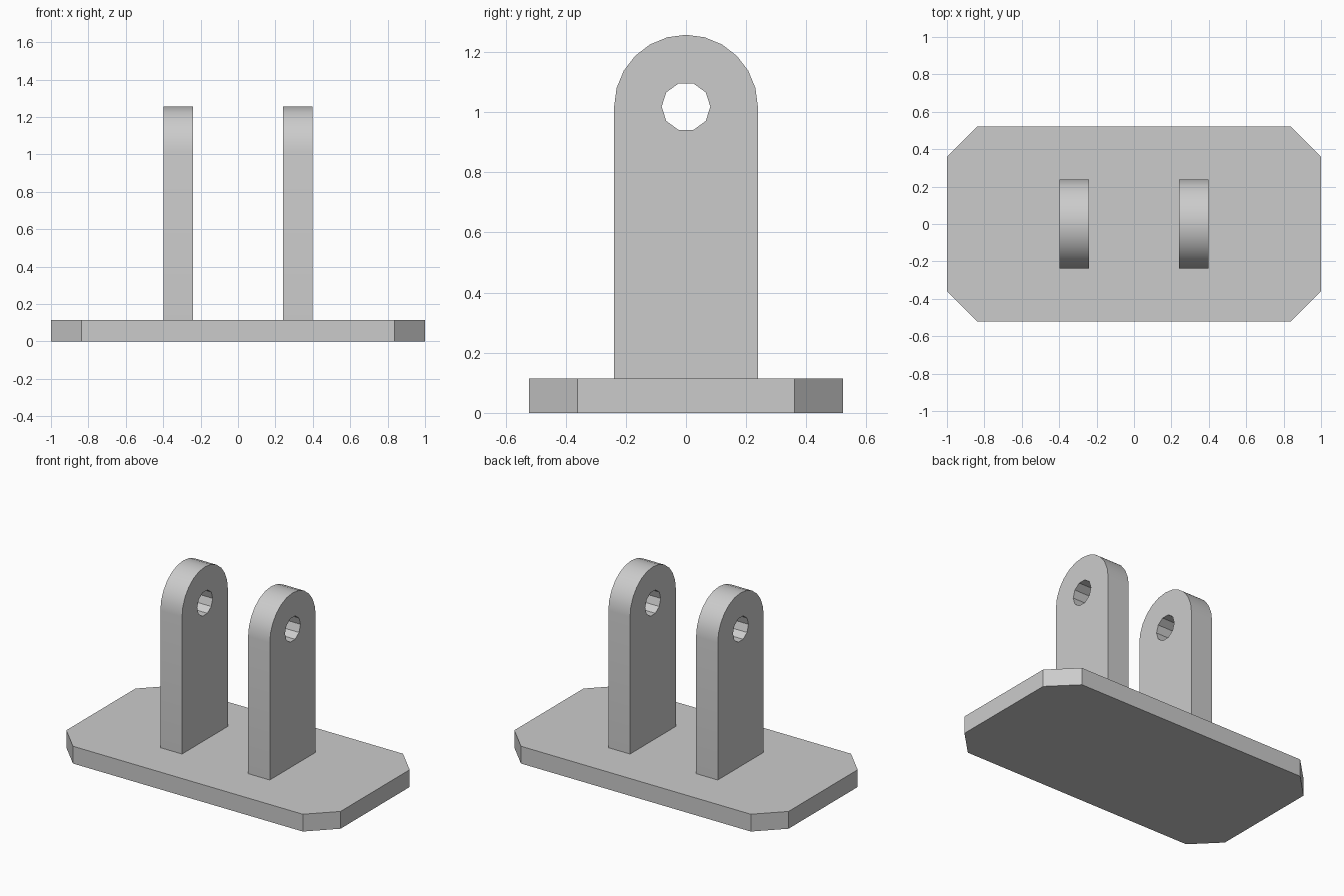
import bpy
import bmesh
from math import sin, cos, pi, radians
from mathutils import Vector

cube = bpy.data.objects.get("Cube")
if cube:
    bpy.data.objects.remove(cube, do_unlink=True)

# One plain grey for the whole bracket
GREY = (0.6, 0.6, 0.6, 1.0)
grey = bpy.data.materials.new("plain_grey")
grey.use_nodes = True
grey.diffuse_color = GREY
for node in grey.node_tree.nodes:
    if node.type == 'BSDF_PRINCIPLED':
        node.inputs["Base Color"].default_value = GREY


def arc(radius, height, start, end, steps):
    """Points (y, z) along an arc around y = 0."""
    angles = [start + (end - start) * i / steps for i in range(steps + 1)]
    return [(radius * cos(a), height + radius * sin(a)) for a in angles]


def extruded(name, loops, place, depth):
    """Fill closed loops (the inner ones are holes) and extrude along depth."""
    bm = bmesh.new()
    edges = []
    for loop in loops:
        verts = [bm.verts.new(place(p)) for p in loop]
        edges += [bm.edges.new((v, verts[i - 1])) for i, v in enumerate(verts)]
    bmesh.ops.triangle_fill(bm, edges=edges, use_beauty=True)
    result = bmesh.ops.extrude_face_region(bm, geom=bm.faces[:], use_keep_orig=True)
    moved = [g for g in result["geom"] if isinstance(g, bmesh.types.BMVert)]
    bmesh.ops.translate(bm, verts=moved, vec=Vector(depth))
    bmesh.ops.recalc_face_normals(bm, faces=bm.faces[:])
    mesh = bpy.data.meshes.new(name)
    bm.to_mesh(mesh)
    bm.free()
    mesh.materials.append(grey)
    obj = bpy.data.objects.new(name, mesh)
    bpy.context.collection.objects.link(obj)
    return obj


# Base plate with clipped corners
X, Y, CLIP, THICK = 1.0, 0.522, 0.162, 0.114
outline = [(X, Y - CLIP), (X - CLIP, Y), (CLIP - X, Y), (-X, Y - CLIP)]
outline += [(-x, -y) for x, y in outline]
extruded("base_plate", [outline], lambda p: (p[0], p[1], 0), (0, 0, THICK))

# Pair of upright lugs with rounded tops and pin holes
RADIUS, PIN_Z, PIN_R, INNER, WIDTH = 0.239, 1.018, 0.081, 0.241, 0.158
profile = [(-RADIUS, THICK), (RADIUS, THICK)] + arc(RADIUS, PIN_Z, 0, pi, 12)
hole = arc(PIN_R, PIN_Z, 0, 2 * pi, 10)[:-1]
for name, side in (("left_lug", 1), ("right_lug", -1)):
    lug = extruded(name, [profile, hole],
                   lambda p: (side * INNER, p[0], p[1]), (side * WIDTH, 0, 0))
    bpy.ops.object.select_all(action='DESELECT')
    lug.select_set(True)
    bpy.context.view_layer.objects.active = lug
    bpy.ops.object.shade_smooth_by_angle(angle=radians(25))
